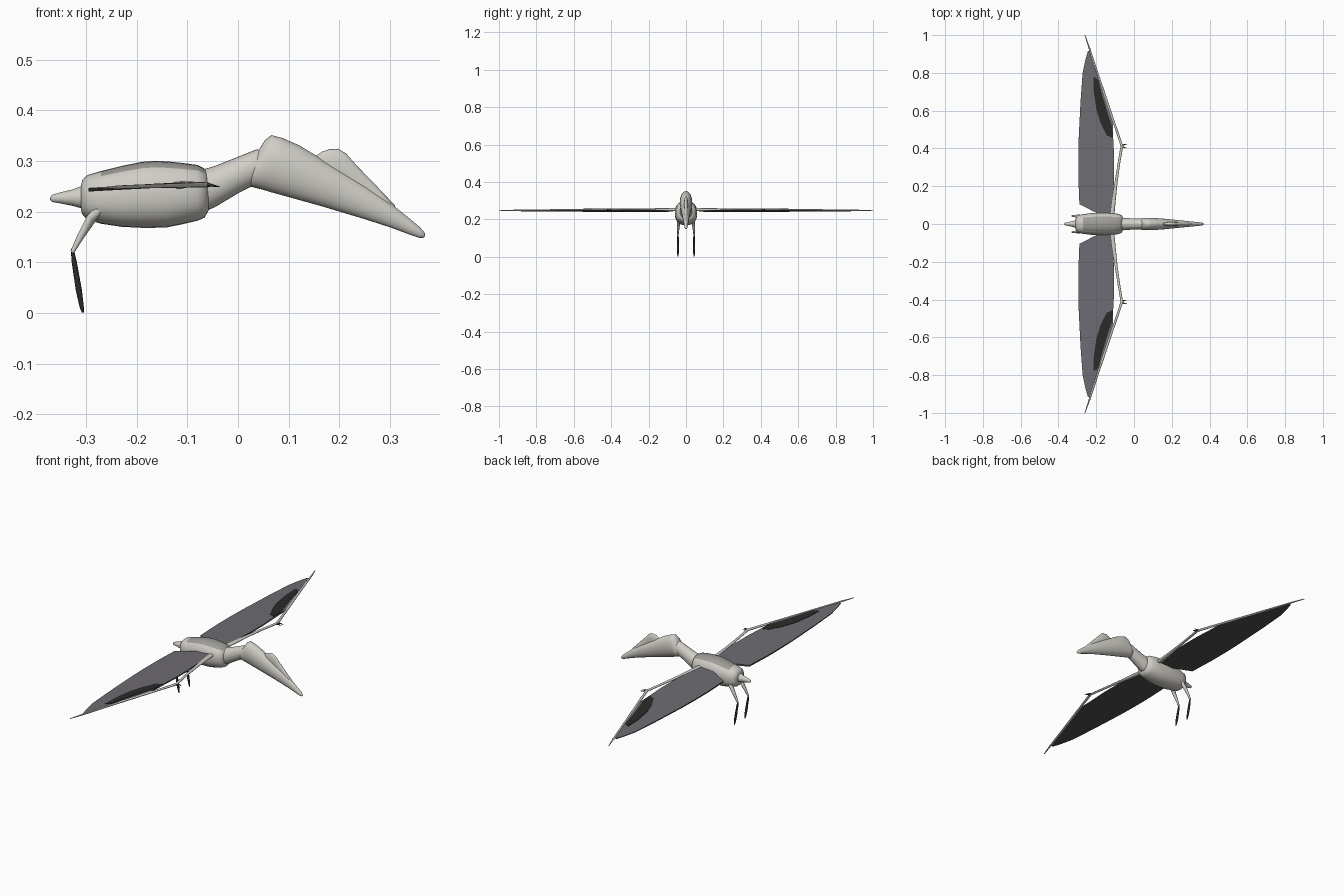
import bpy, bmesh, math
from mathutils import Vector


def material(name, rgb):
    m = bpy.data.materials.new(name)
    m.diffuse_color = (*rgb, 1)
    return m


SKIN = material("pale grey skin", (0.63, 0.615, 0.565))
BACK = material("darker back", (0.34, 0.335, 0.315))
WING = material("purple grey membrane", (0.155, 0.15, 0.17))
UNDER = material("dark grey underside", (0.085, 0.084, 0.088))
DARK = material("near black", (0.024, 0.024, 0.023))


def finish(bm, name, mats, smooth=True):
    bmesh.ops.recalc_face_normals(bm, faces=bm.faces)
    me = bpy.data.meshes.new(name)
    bm.to_mesh(me)
    bm.free()
    ob = bpy.data.objects.new(name, me)
    bpy.context.collection.objects.link(ob)
    for m in mats:
        me.materials.append(m)
    if smooth:
        bpy.ops.object.select_all(action='DESELECT')
        ob.select_set(True)
        bpy.context.view_layer.objects.active = ob
        bpy.ops.object.shade_smooth_by_angle(angle=math.radians(70))
    return ob


def skin_rings(bm, rings):
    """Bridge equal rings of points and cap both ends."""
    vs = [[bm.verts.new(p) for p in r] for r in rings]
    n = len(vs[0])
    for a, b in zip(vs, vs[1:]):
        for i in range(n):
            bm.faces.new((a[i], a[(i + 1) % n], b[(i + 1) % n], b[i]))
    bm.faces.new(vs[0])
    bm.faces.new(vs[-1])


def loft(name, stations, mats=(SKIN,), n=28, power=1.0):
    """Oval sections along x: (x, bottom z, top z, half width)."""
    bm = bmesh.new()
    rings = []
    for x, lo, hi, w in stations:
        ring = []
        for i in range(n):
            a = math.tau * i / n
            c, s = math.cos(a), math.sin(a)
            ring.append((x, w * math.copysign(abs(c) ** power, c),
                         (lo + hi) / 2 + (hi - lo) / 2 * math.copysign(abs(s) ** power, s)))
        rings.append(ring)
    skin_rings(bm, rings)
    return finish(bm, name, mats)


def bone(name, pts, mat=SKIN, n=10, flat=1.0):
    """Tapered limb through (x, y, z, radius), optionally flattened in z."""
    bm = bmesh.new()
    ps = [Vector(p[:3]) for p in pts]
    rings = []
    for i, p in enumerate(ps):
        d = (ps[min(i + 1, len(ps) - 1)] - ps[max(i - 1, 0)]).normalized()
        u = d.cross(Vector((0.3, 0.2, 1) if abs(d.z) < 0.8 else (0, 1, 0))).normalized()
        v = d.cross(u)
        ring = []
        for k in range(n):
            o = pts[i][3] * (u * math.cos(math.tau * k / n) + v * math.sin(math.tau * k / n))
            ring.append(p + Vector((o.x, o.y, o.z * flat)))
        rings.append(ring)
    skin_rings(bm, rings)
    return finish(bm, name, (mat,))


# Torso, with the darker patch over the back
torso = loft("torso", [
    (-0.310, 0.205, 0.250, 0.020), (-0.307, 0.194, 0.263, 0.036), (-0.297, 0.184, 0.272, 0.046),
    (-0.270, 0.176, 0.280, 0.052), (-0.230, 0.170, 0.290, 0.057), (-0.190, 0.168, 0.298, 0.060),
    (-0.165, 0.168, 0.300, 0.060), (-0.140, 0.169, 0.299, 0.060), (-0.110, 0.175, 0.296, 0.058),
    (-0.080, 0.182, 0.292, 0.053), (-0.066, 0.188, 0.285, 0.046), (-0.058, 0.202, 0.274, 0.030)],
    (SKIN, BACK), power=0.88)
for f in torso.data.polygons:
    if f.normal.z > 0.72 and -0.28 < f.center.x < -0.068:
        f.material_index = 1

# Tail, neck and head
loft("tail", [(-0.371, 0.224, 0.228, 0.002), (-0.367, 0.219, 0.233, 0.006), (-0.350, 0.216, 0.238, 0.010),
              (-0.325, 0.211, 0.244, 0.015), (-0.300, 0.204, 0.254, 0.024)], n=16)
loft("neck", [(-0.090, 0.200, 0.275, 0.030), (-0.066, 0.200, 0.284, 0.034), (-0.045, 0.209, 0.290, 0.032),
              (0.000, 0.236, 0.308, 0.029), (0.035, 0.254, 0.322, 0.028), (0.060, 0.262, 0.325, 0.022)])
loft("head", [
    (0.018, 0.256, 0.285, 0.016), (0.026, 0.249, 0.308, 0.026), (0.042, 0.245, 0.323, 0.031),
    (0.053, 0.242, 0.341, 0.033), (0.066, 0.238, 0.351, 0.033), (0.088, 0.232, 0.345, 0.033),
    (0.120, 0.223, 0.331, 0.031), (0.160, 0.212, 0.307, 0.028), (0.200, 0.200, 0.283, 0.024),
    (0.250, 0.185, 0.252, 0.019), (0.300, 0.169, 0.217, 0.014), (0.340, 0.154, 0.185, 0.010),
    (0.358, 0.148, 0.170, 0.008), (0.366, 0.148, 0.161, 0.005), (0.369, 0.152, 0.157, 0.002)])
loft("head_crest", [
    (0.150, 0.270, 0.308, 0.006), (0.166, 0.260, 0.318, 0.009), (0.180, 0.255, 0.323, 0.010),
    (0.198, 0.250, 0.324, 0.010), (0.214, 0.240, 0.314, 0.010), (0.235, 0.225, 0.290, 0.009),
    (0.270, 0.205, 0.254, 0.008), (0.310, 0.185, 0.212, 0.006)], n=16)


def wing_z(x):
    return 0.243 + (x + 0.3) * 0.055


# Membrane outline: distance from centre, trailing x, leading x
OUTLINE = [(0.050, -0.180, -0.115), (0.072, -0.225, -0.115), (0.105, -0.289, -0.112),
           (0.25, -0.295, -0.105), (0.36, -0.295, -0.105), (0.45, -0.293, -0.110),
           (0.55, -0.288, -0.113), (0.65, -0.283, -0.145), (0.80, -0.272, -0.194),
           (0.87, -0.257, -0.217), (0.915, -0.244, -0.233)]
PATCH = [(-0.215, 0.78), (-0.19, 0.765), (-0.165, 0.67), (-0.135, 0.57), (-0.117, 0.52),
         (-0.113, 0.455), (-0.145, 0.47), (-0.175, 0.53), (-0.198, 0.60), (-0.213, 0.70)]

for side, label in ((1, "left"), (-1, "right")):
    # Wing membrane, darker on the underside and rim
    bm = bmesh.new()
    rings = []
    for y, xa, xb in OUTLINE:
        t = 0.004 * (1 - 0.6 * y)
        xs = [xa + (xb - xa) * k / 4 for k in range(5)]
        rings.append([(x, side * y, wing_z(x) + t) for x in xs] +
                     [(x, side * y, wing_z(x) - t) for x in reversed(xs)])
    skin_rings(bm, rings)
    wing = finish(bm, label + "_wing_membrane", (WING, UNDER), smooth=False)
    for f in wing.data.polygons:
        f.material_index = 0 if f.normal.z > 0.5 else 1

    # Dark patch plate on the outer wing
    bm = bmesh.new()
    skin_rings(bm, [[(x, side * y, wing_z(x) + h) for x, y in PATCH] for h in (0.0005, 0.0045)])
    finish(bm, label + "_wing_patch", (DARK,), smooth=False)

    # Arm, long wing finger and small claws
    bone(label + "_arm", [(-0.118, side * 0.03, 0.252, 0.013), (-0.108, side * 0.12, 0.253, 0.011),
                          (-0.095, side * 0.22, 0.254, 0.008), (-0.080, side * 0.32, 0.254, 0.007),
                          (-0.064, side * 0.415, 0.253, 0.007)], flat=0.65)
    bone(label + "_wing_finger", [(-0.062, side * 0.405, 0.253, 0.007), (-0.100, side * 0.52, 0.252, 0.006),
                                  (-0.180, side * 0.76, 0.250, 0.005), (-0.236, side * 0.93, 0.248, 0.0045),
                                  (-0.260, side * 1.0, 0.247, 0.002)], flat=0.8)
    for y in (0.405, 0.420):
        bone(label + "_claw", [(-0.068, side * 0.413, 0.253, 0.005), (-0.052, side * y, 0.252, 0.003),
                               (-0.037, side * (y + 0.003), 0.249, 0.001)], DARK, n=6)

    # Leg: pale thigh and dark shin with foot
    bone(label + "_thigh", [(-0.270, side * 0.034, 0.212, 0.013), (-0.290, side * 0.040, 0.185, 0.010),
                            (-0.310, side * 0.042, 0.152, 0.007), (-0.327, side * 0.043, 0.120, 0.004)])
    bone(label + "_shin", [(-0.327, side * 0.043, 0.126, 0.003), (-0.323, side * 0.043, 0.100, 0.005),
                           (-0.314, side * 0.043, 0.045, 0.006), (-0.308, side * 0.043, 0.010, 0.004),
                           (-0.306, side * 0.043, 0.001, 0.002)], DARK)
